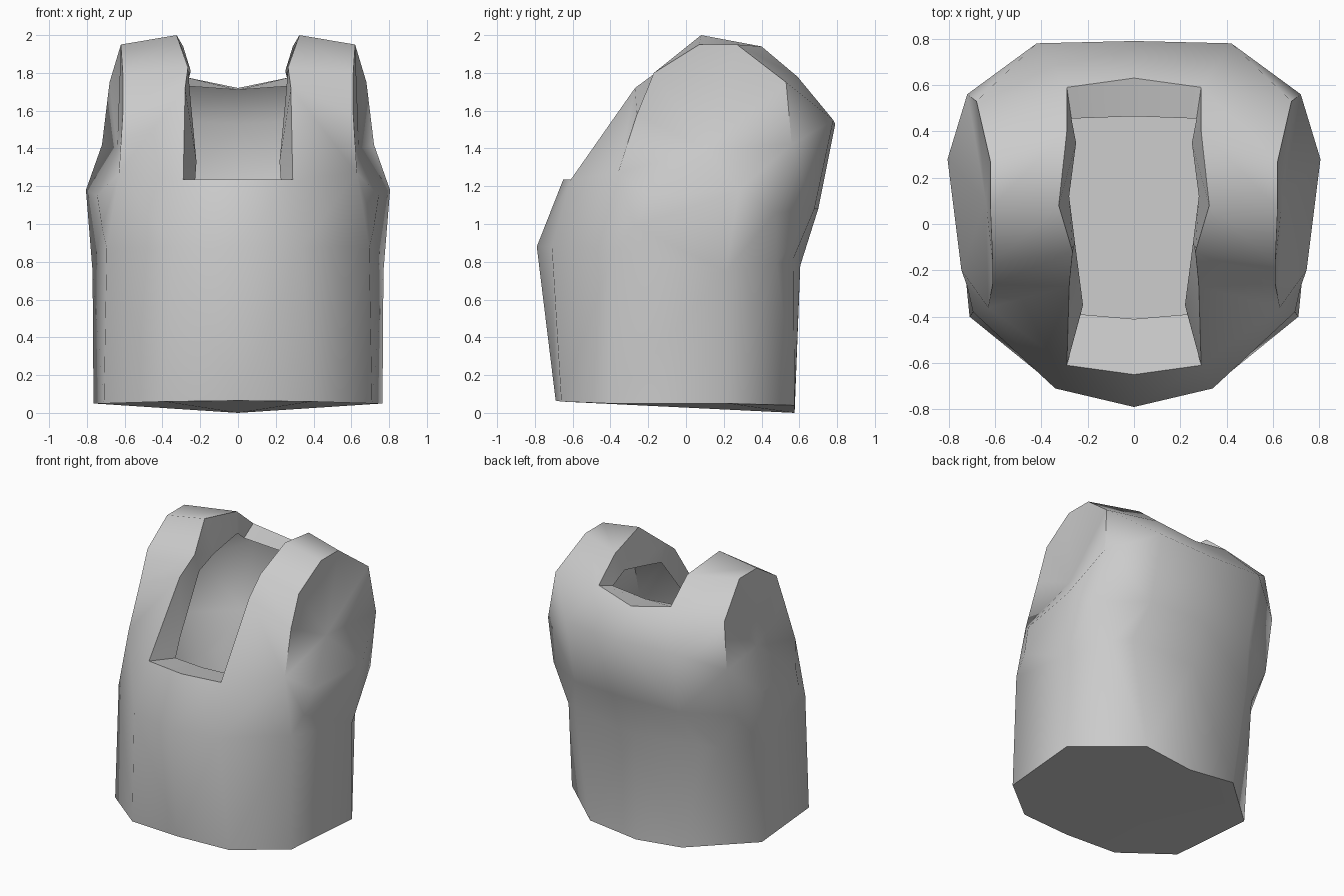
import bpy
import bmesh
from mathutils import Vector

cube = bpy.data.objects.get("Cube")
if cube:
    bpy.data.objects.remove(cube, do_unlink=True)

# One flat grey for the whole shell
grey = bpy.data.materials.new("plain_grey")
grey.use_nodes = True
colour = (0.6, 0.6, 0.6, 1.0)
grey.diffuse_color = colour
grey.node_tree.nodes["Principled BSDF"].inputs["Base Color"].default_value = colour

bm = bmesh.new()


def row(*points):
    """Add a row of vertices to the half shell."""
    return [bm.verts.new(Vector(p)) for p in points]


def face(*verts):
    bm.faces.new(verts)


def bridge(first, second):
    """Join two rows of equal length with quads."""
    for i in range(len(first) - 1):
        face(first[i], first[i + 1], second[i + 1], second[i])


# Hem and chest rows, running from front centre round the side to back centre
hem = row((0, -.69, .065), (.39, -.66, .06), (.71, -.4, .05),
          (.765, .22, .05), (.37, .575, .04), (0, .575, 0))
chest = row((0, -.79, .88), (.34, -.71, .88), (.695, -.38, .87),
            (.77, .21, .75), (.49, .57, .82), (0, .605, .78))

# Back corner of the waist, the bulge above it and the rib below the arm
waist, bulge, rib = row((.61, .48, .79), (.735, .475, 1.06), (.72, -.27, .985))

# Upper back rows, from the side corner to the centre
blade = row((.42, .68, 1.08), (0, .7, 1.08))
hump = row((.42, .78, 1.55), (0, .79, 1.53))

# Outer edge of the shoulder, from front to back
shoulder = row((.63, -.36, 1.27), (.61, -.26, 1.58), (.61, -.17, 1.8),
               (.62, .07, 1.95), (.62, .27, 1.95), (.68, .53, 1.75))

# Lower edge of the arm opening, from back to front
armpit = row((.72, .56, 1.42), (.805, .28, 1.18), (.745, -.2, 1.15))

# Neck slot: outer rim and the edge turned inward, from front centre to back centre
rim = row((0, -.65, 1.235), (.29, -.61, 1.235), (.28, -.27, 1.72), (.265, -.12, 1.83),
          (.325, .08, 2), (.29, .4, 1.94), (.29, .59, 1.78), (0, .63, 1.72))
lining = row((0, -.41, 1.19), (.23, -.39, 1.19), (.22, -.35, 1.33), (.255, -.08, 1.7),
             (.28, .12, 1.74), (.25, .35, 1.81), (.27, .455, 1.73), (0, .465, 1.71))

# Torso wall and closed hem
bridge(hem[:4], chest[:4])
face(hem[3], chest[3], waist, hem[4])
face(hem[4], waist, chest[4])
bridge(hem[4:], chest[4:])
face(*hem)
bridge(chest[:2], rim[:2])
face(chest[1], chest[2], shoulder[0], rim[1])

# Side of the chest below the arm opening
back_corner, side_low, front_low = armpit
face(chest[2], rib, shoulder[0])
face(rib, front_low, shoulder[0])
face(chest[2], chest[3], rib)
face(rib, chest[3], side_low, front_low)
face(chest[3], waist, bulge, side_low)
face(side_low, bulge, back_corner)

# Upper back
face(waist, chest[4], blade[0], bulge)
face(bulge, blade[0], back_corner)
bridge(chest[4:], blade)
bridge(blade, hump)
face(blade[0], hump[0], back_corner)
face(hump[0], shoulder[-1], back_corner)
face(hump[0], rim[-2], shoulder[-1])
bridge(hump, rim[-2:])

# Shoulder strap and neck lining
bridge(shoulder, rim[1:-1])
bridge(rim, lining)

# Arm opening closed with a flat upper part and a shelf flaring out below
hub, = row((.64, .1, 1.4))
loop = shoulder + armpit
for start, end in zip(loop, loop[1:] + loop[:1]):
    face(start, end, hub)

bmesh.ops.recalc_face_normals(bm, faces=bm.faces)
mesh = bpy.data.meshes.new("torso_shell")
bm.to_mesh(mesh)
bm.free()
mesh.materials.append(grey)

torso = bpy.data.objects.new("torso_shell", mesh)
bpy.context.collection.objects.link(torso)

# Smooth the broad forms and keep the rim, hem and arm edges sharp
bpy.ops.object.select_all(action="DESELECT")
torso.select_set(True)
bpy.context.view_layer.objects.active = torso
bpy.ops.object.shade_smooth_by_angle(angle=0.95)

# Mirror the half shell across the centre
mirror = torso.modifiers.new("mirror_halves", "MIRROR")
mirror.use_clip = True
mirror.merge_threshold = 0.001
